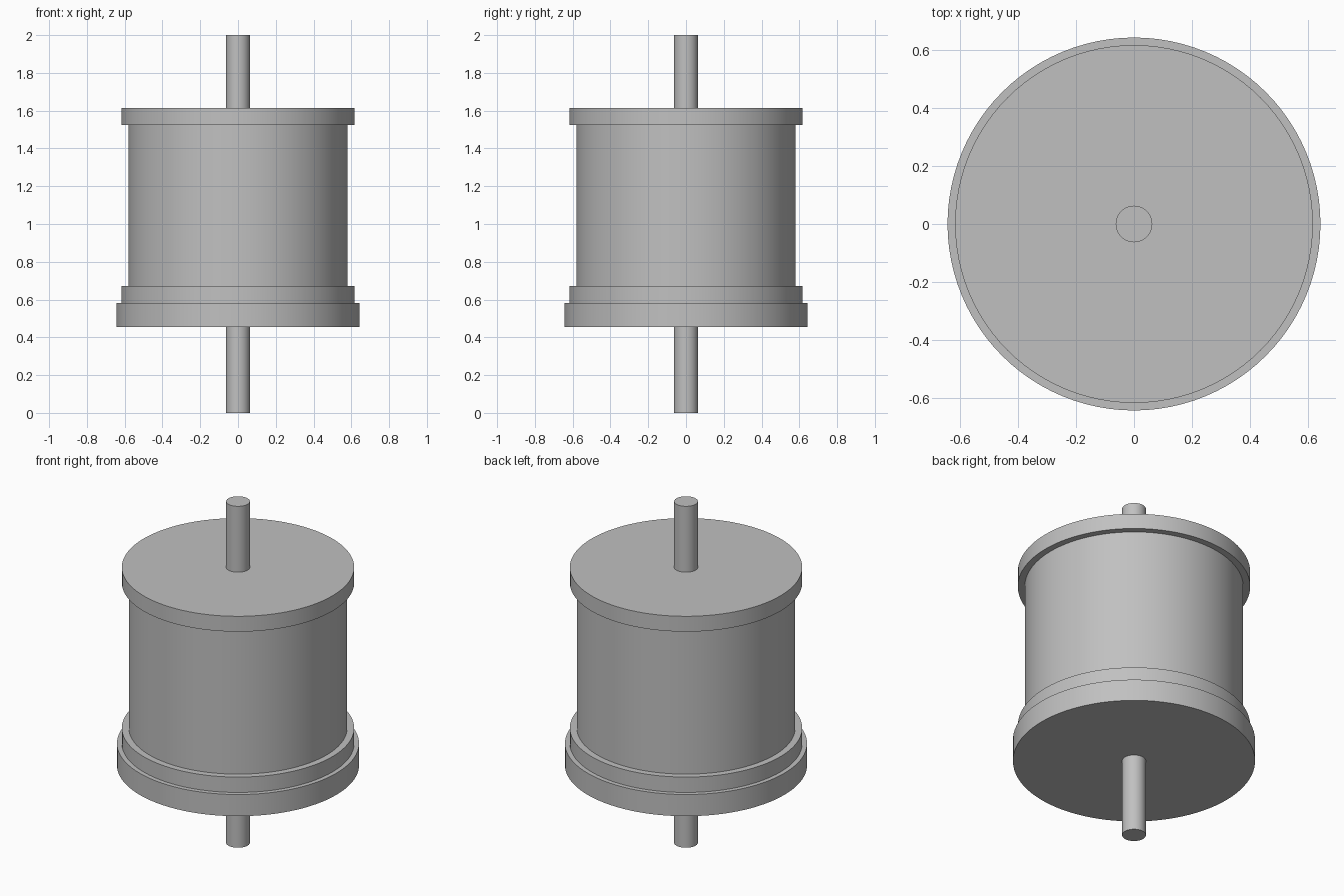
import bpy
import math

cube = bpy.data.objects.get("Cube")
if cube:
    bpy.data.objects.remove(cube, do_unlink=True)

# Single plain grey
grey = bpy.data.materials.new("plain_grey")
grey.use_nodes = True
colour = (0.53, 0.53, 0.53, 1)
grey.diffuse_color = colour
grey.node_tree.nodes["Principled BSDF"].inputs["Base Color"].default_value = colour


def disc(name, radius, bottom, top, sides=96):
    """Upright cylinder between two heights, with a smooth wall and sharp rims."""
    bpy.ops.mesh.primitive_cylinder_add(
        vertices=sides, radius=radius, depth=top - bottom,
        location=(0, 0, (bottom + top) / 2))
    part = bpy.context.object
    part.name = name
    part.data.materials.append(grey)
    bpy.ops.object.shade_smooth_by_angle(angle=math.radians(30))


# Shaft ends above and below the drum
disc("lower_shaft", 0.063, 0, 0.455, 48)
disc("upper_shaft", 0.063, 1.614, 2, 48)

# Stacked drum: base plate, collar, body and lid
disc("base_plate", 0.643, 0.455, 0.582)
disc("lower_collar", 0.617, 0.582, 0.672)
disc("drum_body", 0.58, 0.672, 1.524)
disc("lid", 0.617, 1.524, 1.614)
